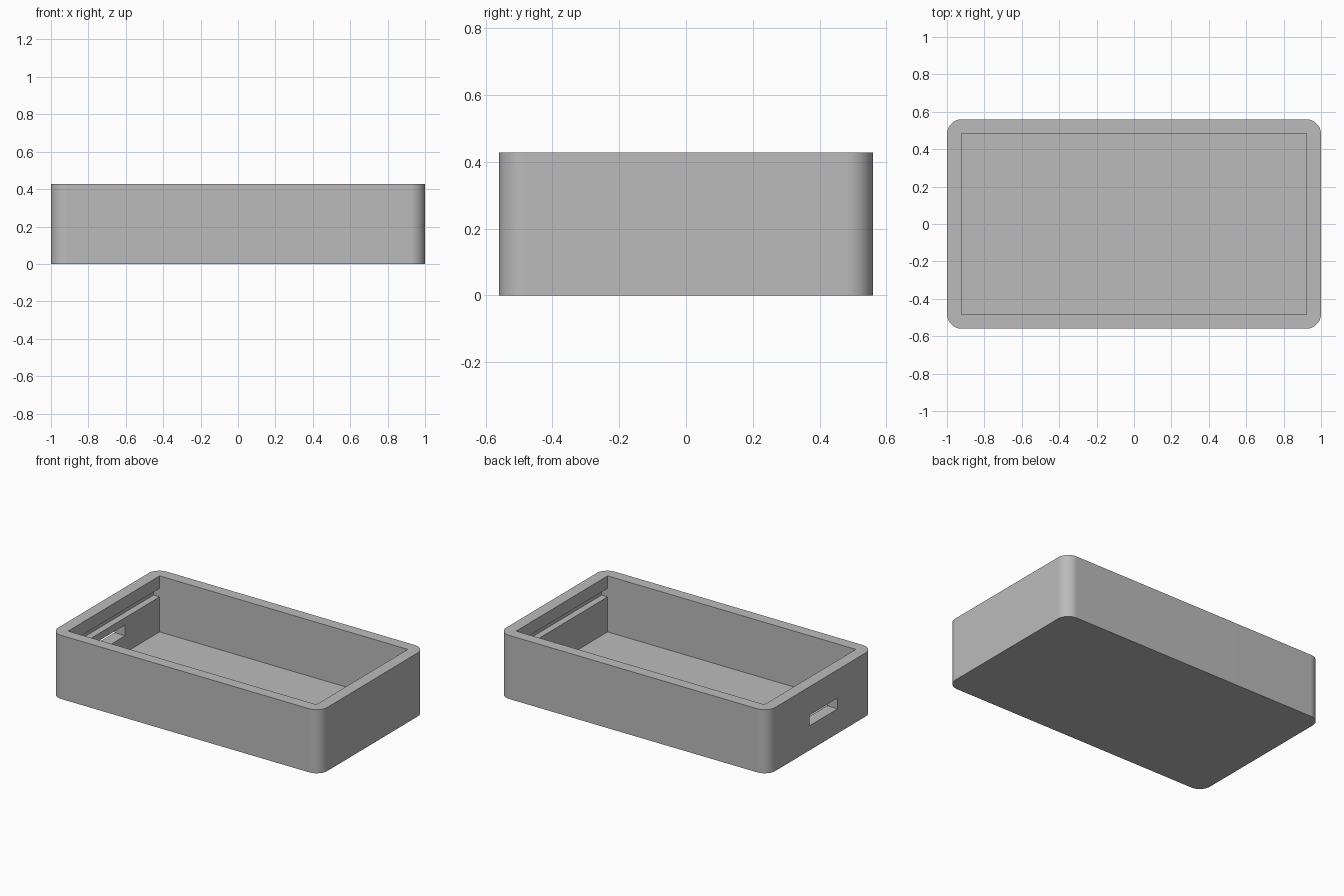
import bpy
import bmesh
from mathutils import Vector

cube = bpy.data.objects.get("Cube")
if cube:
    bpy.data.objects.remove(cube, do_unlink=True)

HALF_X, HALF_Y, HEIGHT = 1.0, 0.56, 0.427
INNER_X, INNER_Y, FLOOR = 0.922, 0.485, 0.051
CORNER = 0.08

grey = bpy.data.materials.new("grey plastic")
grey.use_nodes = True
colour = (0.5, 0.5, 0.5, 1)
grey.diffuse_color = colour
grey.node_tree.nodes["Principled BSDF"].inputs["Base Color"].default_value = colour


def box(name, low, high, radius=0):
    """Box between two corners, with optional rounded upright edges."""
    low, high = Vector(low), Vector(high)
    bm = bmesh.new()
    bmesh.ops.create_cube(bm, size=1)
    for v in bm.verts:
        v.co = (low + high) / 2 + v.co * (high - low)
    if radius:
        upright = [e for e in bm.edges
                   if abs(e.verts[0].co.z - e.verts[1].co.z) > 0.01]
        bmesh.ops.bevel(bm, geom=upright, offset=radius, segments=12,
                        profile=0.5, affect='EDGES')
    mesh = bpy.data.meshes.new(name)
    bm.to_mesh(mesh)
    bm.free()
    mesh.materials.append(grey)
    obj = bpy.data.objects.new(name, mesh)
    bpy.context.collection.objects.link(obj)
    return obj


# Outer block with rounded corners
tray = box("open_case", (-HALF_X, -HALF_Y, 0), (HALF_X, HALF_Y, HEIGHT), CORNER)

# Main cavity, open at the top
cutters = [box("cavity_cutter", (-INNER_X, -INNER_Y, FLOOR),
               (INNER_X, INNER_Y, HEIGHT + 0.1))]

# Undercut lid grooves in both end walls
for side, name in ((-1, "right_groove_cutter"), (1, "left_groove_cutter")):
    xs = sorted((side * (INNER_X - 0.1), side * (INNER_X + 0.045)))
    cutters.append(box(name, (xs[0], -INNER_Y, 0.286), (xs[1], INNER_Y, 0.343)))

# Cable slot through one end wall
cutters.append(box("slot_cutter", (-HALF_X - 0.1, -0.18, 0.165),
                   (-INNER_X + 0.1, 0.12, 0.237)))

bpy.ops.object.select_all(action='DESELECT')
bpy.context.view_layer.objects.active = tray
tray.select_set(True)
for cutter in cutters:
    cutter.hide_render = True
    cut = tray.modifiers.new(cutter.name, 'BOOLEAN')
    cut.operation = 'DIFFERENCE'
    cut.solver = 'EXACT'
    cut.object = cutter
    bpy.ops.object.modifier_apply(modifier=cut.name)
    bpy.data.objects.remove(cutter, do_unlink=True)

# Smooth corners, crisp rims
bpy.ops.object.shade_smooth_by_angle()
weighted = tray.modifiers.new("even_shading", 'WEIGHTED_NORMAL')
weighted.keep_sharp = True
